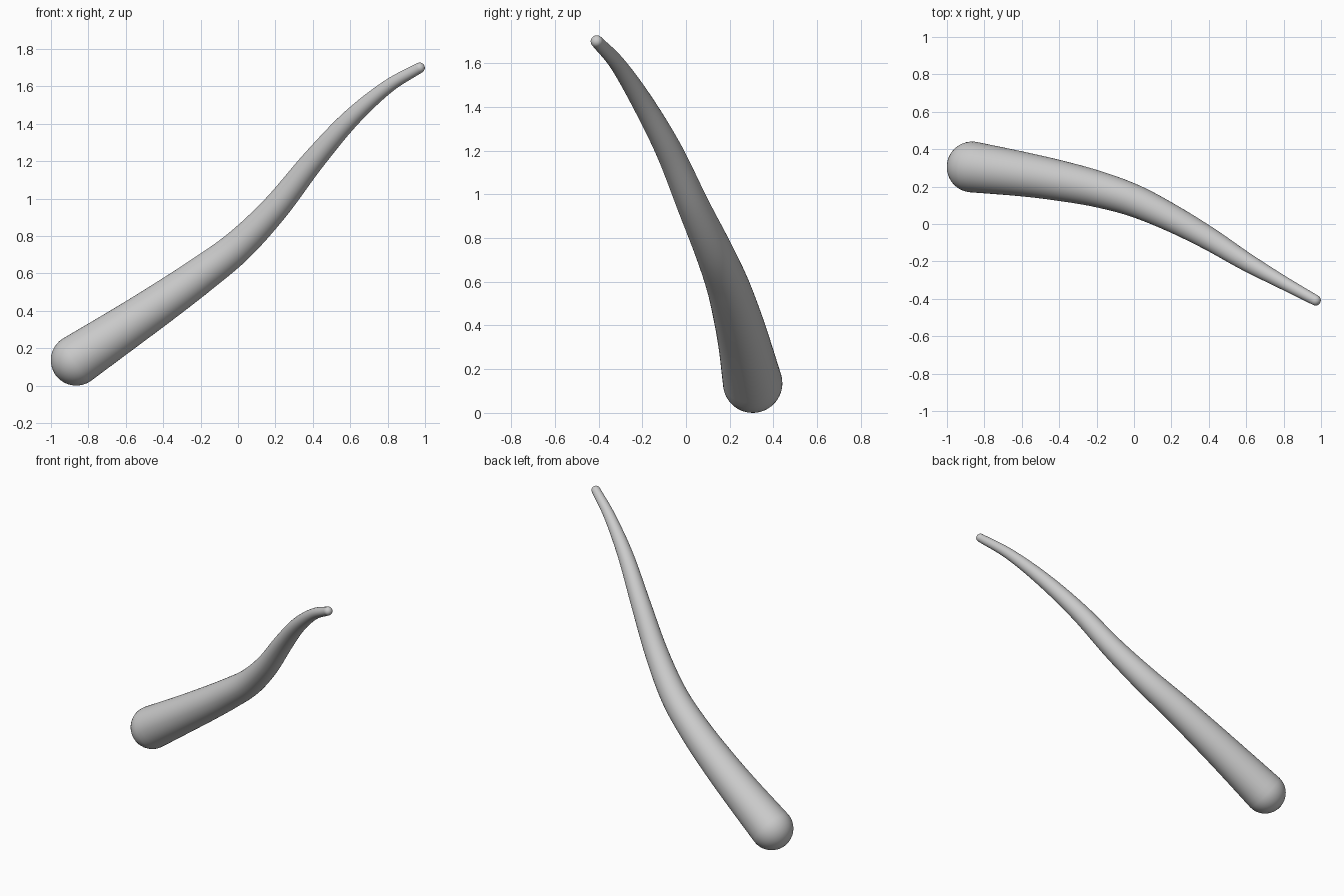
import bpy, bmesh, math
from mathutils import Vector

if "Cube" in bpy.data.objects:
    bpy.data.objects.remove(bpy.data.objects["Cube"])

# Centreline points (x, y, z) and radius, from thick butt to thin tip
PATH = [
    (-0.865, 0.305, 0.136, 0.136),
    (-0.60, 0.267, 0.312, 0.119),
    (-0.40, 0.232, 0.448, 0.108),
    (-0.20, 0.188, 0.590, 0.097),
    (0.00, 0.125, 0.745, 0.086),
    (0.20, 0.032, 0.950, 0.073),
    (0.40, -0.078, 1.200, 0.061),
    (0.60, -0.202, 1.425, 0.049),
    (0.80, -0.315, 1.598, 0.036),
    (0.971, -0.408, 1.699, 0.028),
]
SIDES, STEPS, CAP = 48, 8, 10


def spline(points, steps):
    """Smooth interpolation through all points."""
    p = [Vector(q) for q in points]
    p = [2 * p[0] - p[1]] + p + [2 * p[-1] - p[-2]]
    out = []
    for i in range(1, len(p) - 2):
        a, b, c, d = p[i - 1:i + 3]
        for s in range(steps):
            t = s / steps
            out.append(0.5 * (2 * b + (c - a) * t + (2 * a - 5 * b + 4 * c - d) * t * t
                              + (3 * b - a - 3 * c + d) * t ** 3))
    out.append(p[-2])
    return out


samples = spline(PATH, STEPS)
centres = [s.to_3d() for s in samples]
radii = [s[3] for s in samples]
last = len(centres) - 1
tangents = [(centres[min(i + 1, last)] - centres[max(i - 1, 0)]).normalized()
            for i in range(last + 1)]

# Sections: round butt, tapering body, round tip
sections = []
for k in range(1, CAP):
    a = math.pi / 2 * k / CAP
    sections.append((centres[0] - tangents[0] * radii[0] * math.cos(a), tangents[0], radii[0] * math.sin(a)))
sections += list(zip(centres, tangents, radii))
for k in range(1, CAP):
    a = math.pi / 2 * k / CAP
    sections.append((centres[-1] + tangents[-1] * radii[-1] * math.sin(a), tangents[-1], radii[-1] * math.cos(a)))

bm = bmesh.new()
rings = []
for c, t, r in sections:
    u = Vector((0, 1, 0)).cross(t).normalized()
    v = t.cross(u)
    rings.append([bm.verts.new(c + r * (u * math.cos(2 * math.pi * j / SIDES) + v * math.sin(2 * math.pi * j / SIDES)))
                  for j in range(SIDES)])
for lo, hi in zip(rings, rings[1:]):
    for j in range(SIDES):
        k = (j + 1) % SIDES
        bm.faces.new((lo[j], lo[k], hi[k], hi[j]))
# Poles closing both ends
for ring, pos in ((rings[0], centres[0] - tangents[0] * radii[0]),
                  (rings[-1], centres[-1] + tangents[-1] * radii[-1])):
    pole = bm.verts.new(pos)
    for j in range(SIDES):
        bm.faces.new((ring[j], ring[(j + 1) % SIDES], pole))
bmesh.ops.recalc_face_normals(bm, faces=bm.faces)
for f in bm.faces:
    f.smooth = True

mesh = bpy.data.meshes.new("tapered_horn")
bm.to_mesh(mesh)
bm.free()
bpy.context.collection.objects.link(bpy.data.objects.new("tapered_horn", mesh))
